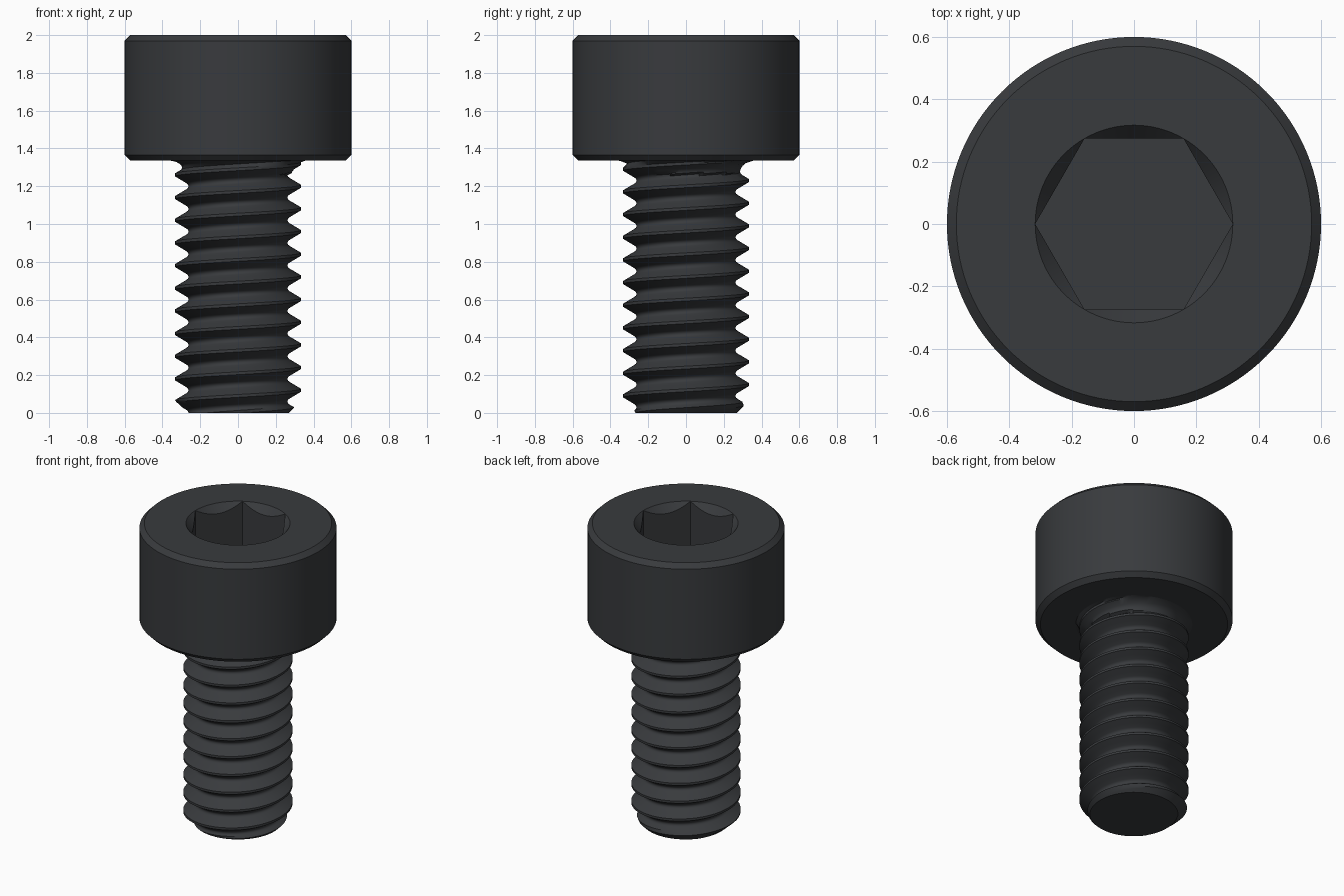
import bpy, bmesh, math

if "Cube" in bpy.data.objects:
    bpy.data.objects.remove(bpy.data.objects["Cube"])

PITCH = 0.12
R_MAJOR, R_ROOT = 0.333, 0.262
Z_HEAD, Z_TOP, R_HEAD = 1.335, 2.0, 0.6
CHAMFER = 0.03
SEGS = 96

black = bpy.data.materials.new("black_oxide")
black.diffuse_color = (0.04, 0.043, 0.047, 1)
black.use_nodes = True
black.node_tree.nodes["Principled BSDF"].inputs["Base Color"].default_value = black.diffuse_color


def make_object(name, bm):
    bmesh.ops.recalc_face_normals(bm, faces=bm.faces)
    mesh = bpy.data.meshes.new(name)
    bm.to_mesh(mesh)
    bm.free()
    mesh.materials.append(black)
    ob = bpy.data.objects.new(name, mesh)
    bpy.context.collection.objects.link(ob)
    return ob


def lathe(name, profile, segs):
    """Closed solid from (radius, z) points, capped at both ends."""
    bm = bmesh.new()
    rings = []
    for r, z in profile:
        rings.append([bm.verts.new((r * math.cos(2 * math.pi * i / segs),
                                    r * math.sin(2 * math.pi * i / segs), z))
                      for i in range(segs)])
    for a, b in zip(rings, rings[1:]):
        for i in range(segs):
            j = (i + 1) % segs
            bm.faces.new((a[i], a[j], b[j], b[i]))
    bm.faces.new(rings[0])
    bm.faces.new(rings[-1])
    return make_object(name, bm)


def smooth(ob, angle):
    bpy.ops.object.select_all(action='DESELECT')
    ob.select_set(True)
    bpy.context.view_layer.objects.active = ob
    bpy.ops.object.shade_smooth_by_angle(angle=math.radians(angle))


# Head: chamfered cylinder
head = lathe("head", [(R_HEAD - CHAMFER, Z_HEAD), (R_HEAD, Z_HEAD + CHAMFER),
                      (R_HEAD, Z_TOP - CHAMFER), (R_HEAD - CHAMFER, Z_TOP)], 128)

# Hex socket with a conical lead-in
R_HEX, SLOPE = 0.317, 1.2
hex_cutter = lathe("hex_cutter", [(R_HEX, Z_TOP - 0.3), (R_HEX, Z_TOP + 0.1)], 6)
cone_cutter = lathe("cone_cutter", [(R_HEX - 0.08 / SLOPE, Z_TOP - 0.08),
                                    (R_HEX + 0.05 / SLOPE, Z_TOP + 0.05)], 96)
bpy.context.view_layer.objects.active = head
for cutter in (hex_cutter, cone_cutter):
    mod = head.modifiers.new("cut", 'BOOLEAN')
    mod.operation = 'DIFFERENCE'
    mod.solver = 'EXACT'
    mod.object = cutter
    bpy.ops.object.modifier_apply(modifier=mod.name)
    bpy.data.objects.remove(cutter)
smooth(head, 25)

# Thread profile over one pitch: (axial offset from crest, radius)
half = [(0.0075, R_MAJOR), (0.028, 0.2985), (0.043, 0.273), (0.05, 0.265), (0.06, R_ROOT)]
thread = [(0, R_MAJOR)] + half + [(PITCH - d, r) for d, r in half[-2::-1]]


def thread_radius(d):
    d = d % PITCH
    d = min(d, PITCH - d)
    pts = [(0, R_MAJOR)] + half
    for (d0, r0), (d1, r1) in zip(pts, pts[1:]):
        if d <= d1:
            return r0 + (r1 - r0) * (d - d0) / (d1 - d0)
    return R_ROOT


def shaft_radius(z, d):
    r = min(thread_radius(d), 0.268 + z)            # end chamfer
    f = 0.07                                        # fillet under the head
    up = z - (Z_HEAD - f)
    if up > 0:
        r = max(r, 0.355 - math.sqrt(max(f * f - up * up, 0)))
    return r


# Threaded shaft: right-handed helical grid, clamped flat at both ends
bm = bmesh.new()
turns = range(-2, 13)
columns = []
for i in range(SEGS + 1):
    t = i / SEGS
    c, s = math.cos(2 * math.pi * t), math.sin(2 * math.pi * t)
    col = []
    for n in turns:
        for d, _ in thread:
            z = min(max((n + t) * PITCH + d, 0), Z_HEAD)
            r = shaft_radius(z, z - t * PITCH)
            col.append(bm.verts.new((r * c, r * s, z)))
    columns.append(col)
for a, b in zip(columns, columns[1:]):
    for k in range(len(a) - 1):
        quad = (a[k], b[k], b[k + 1], a[k + 1])
        if max(v.co.z for v in quad) > 0 and min(v.co.z for v in quad) < Z_HEAD:
            bm.faces.new(quad)
bmesh.ops.remove_doubles(bm, verts=bm.verts, dist=0.0002)
bmesh.ops.delete(bm, geom=[v for v in bm.verts if not v.link_faces], context='VERTS')
bmesh.ops.holes_fill(bm, edges=[e for e in bm.edges if e.is_boundary], sides=0)
shaft = make_object("threaded_shaft", bm)
smooth(shaft, 35)
